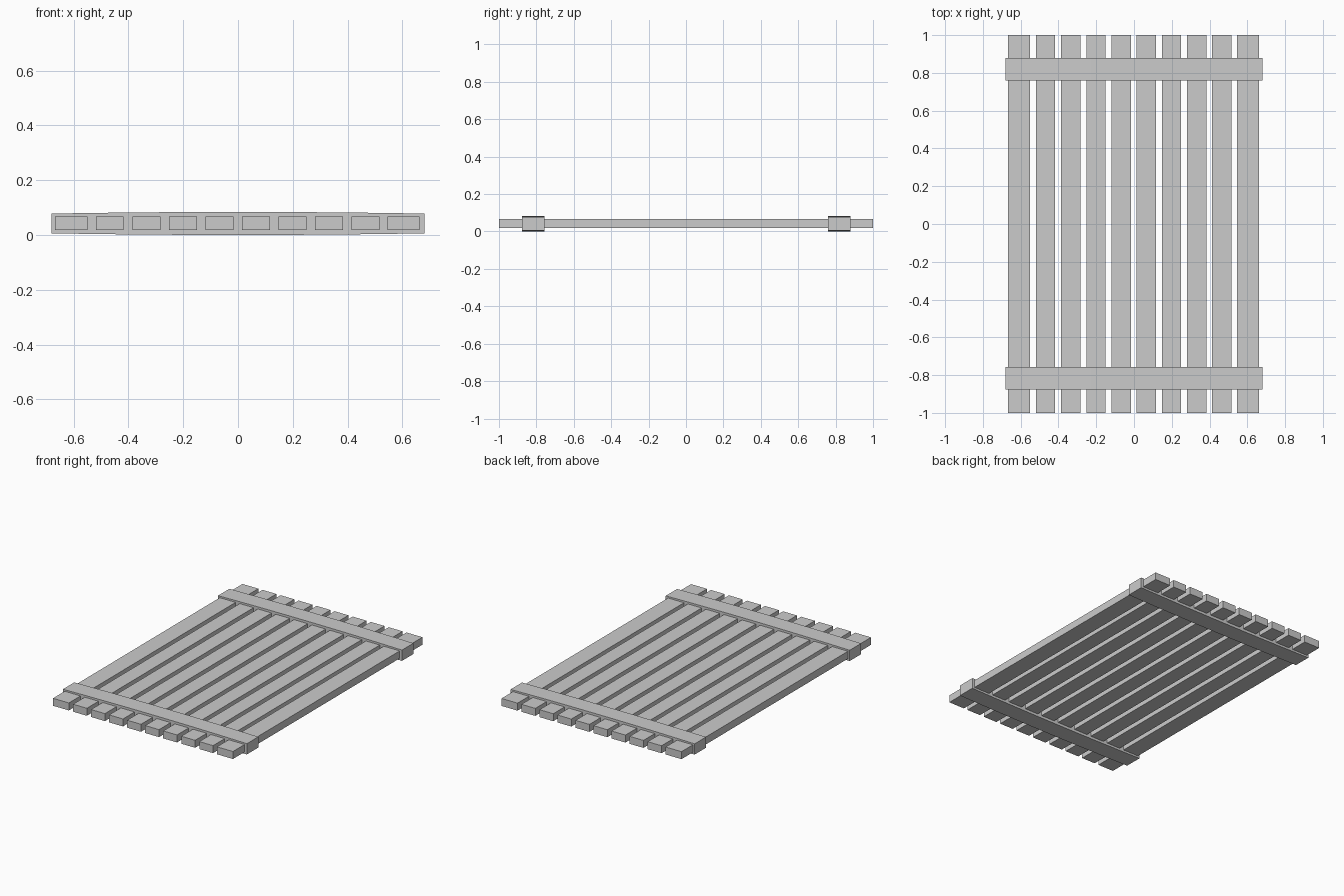
import bpy, bmesh
from mathutils import Matrix, Vector

if "Cube" in bpy.data.objects:
    bpy.data.objects.remove(bpy.data.objects["Cube"])


def add_object(name, bm):
    bmesh.ops.recalc_face_normals(bm, faces=bm.faces)
    mesh = bpy.data.meshes.new(name)
    bm.to_mesh(mesh)
    bm.free()
    obj = bpy.data.objects.new(name, mesh)
    bpy.context.collection.objects.link(obj)
    return obj


def slat(index, x0, x1):
    bm = bmesh.new()
    size = Matrix.Diagonal((x1 - x0, 2.0, 0.05, 1))
    place = Matrix.Translation(((x0 + x1) / 2, 0, 0.043))
    bmesh.ops.create_cube(bm, size=1, matrix=place @ size)
    add_object(f"slat_{index}", bm)


def rail(name, y):
    # Cross rail with slightly bowed top and bottom
    half, segments = 0.68, 12
    xs = [-half + 2 * half * i / segments for i in range(segments + 1)]

    def thick(x):
        return 0.036 + 0.006 * (1 - (x / half) ** 2)

    outline = [(x, 0.042 + thick(x)) for x in xs]
    outline += [(x, 0.042 - thick(x)) for x in reversed(xs)]
    bm = bmesh.new()
    face = bm.faces.new([bm.verts.new((x, y - 0.06, z)) for x, z in outline])
    result = bmesh.ops.extrude_face_region(bm, geom=[face], use_keep_orig=True)
    moved = [v for v in result["geom"] if isinstance(v, bmesh.types.BMVert)]
    bmesh.ops.translate(bm, verts=moved, vec=Vector((0, 0.12, 0)))
    add_object(name, bm)


# Wider outer slats and eight evenly spaced inner slats
slat(1, -0.667, -0.55)
for k in range(8):
    centre = -0.468 + 0.1333 * k
    slat(k + 2, centre - 0.051, centre + 0.051)
slat(10, 0.545, 0.663)

# Two cross rails
rail("front_rail", -0.817)
rail("back_rail", 0.82)
